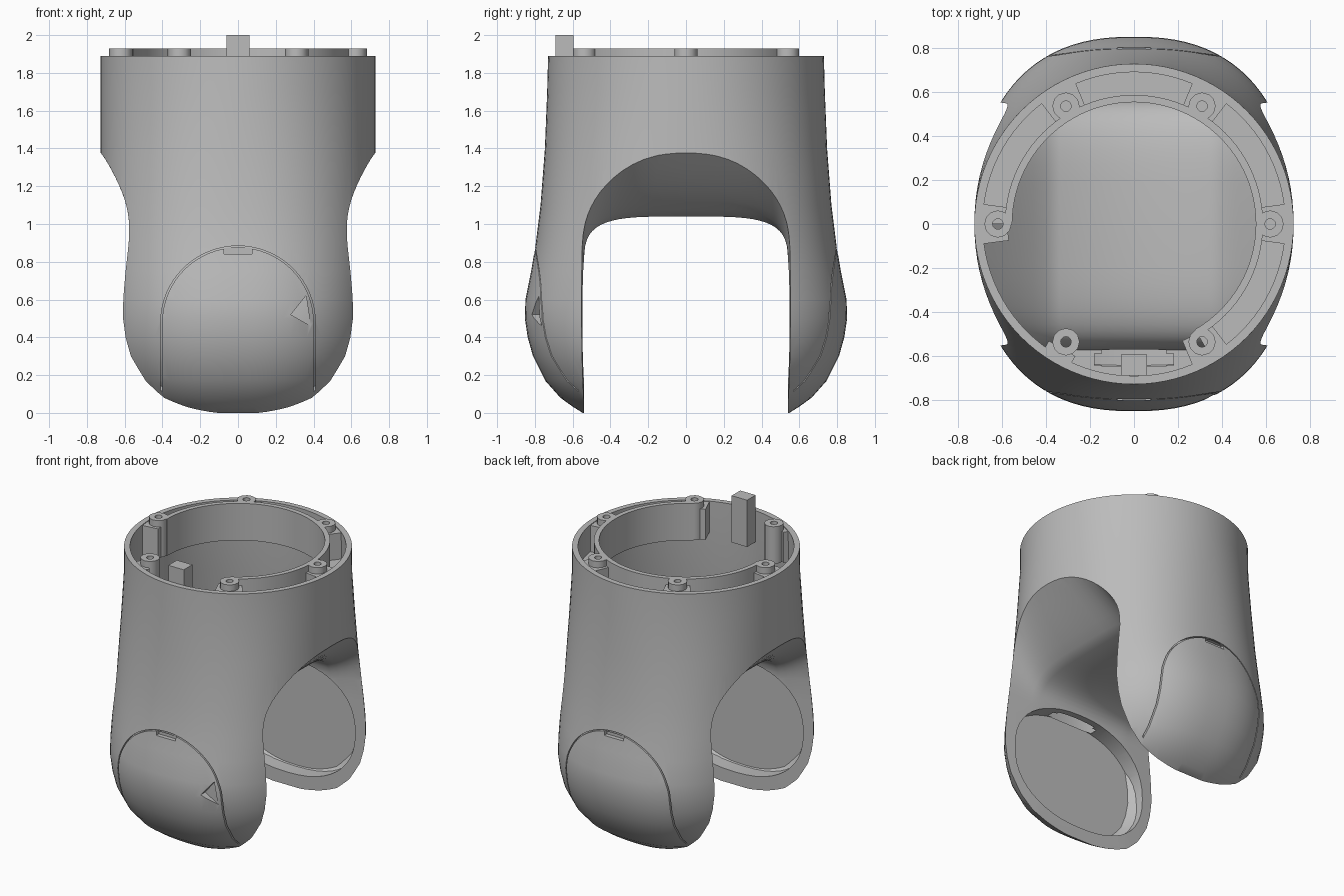
import bpy, bmesh
from math import sin, cos, pi, radians, copysign
from mathutils import Vector, Matrix

if "Cube" in bpy.data.objects:
    bpy.data.objects.remove(bpy.data.objects["Cube"], do_unlink=True)

grey = bpy.data.materials.new("plain grey")
grey.use_nodes = True
grey.diffuse_color = (0.5, 0.5, 0.5, 1)
grey.node_tree.nodes["Principled BSDF"].inputs["Base Color"].default_value = (0.5, 0.5, 0.5, 1)


def loft(name, loops, closed=False):
    """Skin a row of equal-length loops into a solid."""
    bm = bmesh.new()
    rows = [[bm.verts.new(p) for p in loop] for loop in loops]
    n = len(rows[0])
    pairs = list(zip(rows, rows[1:]))
    if closed:
        pairs.append((rows[-1], rows[0]))
    else:
        bm.faces.new(rows[0])
        bm.faces.new(rows[-1])
    for a, b in pairs:
        for i in range(n):
            j = (i + 1) % n
            bm.faces.new((a[i], a[j], b[j], b[i]))
    bmesh.ops.recalc_face_normals(bm, faces=bm.faces)
    mesh = bpy.data.meshes.new(name)
    bm.to_mesh(mesh)
    bm.free()
    mesh.materials.append(grey)
    ob = bpy.data.objects.new(name, mesh)
    bpy.context.collection.objects.link(ob)
    return ob


def box(name, x0, x1, y0, y1, z0, z1, turn=0):
    spin = Matrix.Rotation(turn, 3, 'Z')
    return loft(name, [[spin @ Vector(p) for p in
                        ((x0, y0, z), (x1, y0, z), (x1, y1, z), (x0, y1, z))] for z in (z0, z1)])


def arc_band(name, r0, r1, z0, z1, start=0, end=360, steps=64, cx=0, cy=0):
    full = end - start == 360
    loops = []
    for i in range(steps if full else steps + 1):
        a = radians(start + (end - start) * i / steps)
        loops.append([(cx + r * cos(a), cy + r * sin(a), z)
                      for r, z in ((r0, z0), (r1, z0), (r1, z1), (r0, z1))])
    return loft(name, loops, full)


def combine(target, operation, *helpers):
    """Apply boolean helpers to the target, then remove them."""
    for h in helpers:
        h.hide_render = True
        m = target.modifiers.new("cut", 'BOOLEAN')
        m.operation, m.solver, m.object = operation, 'EXACT', h
    bpy.context.view_layer.update()
    dg = bpy.context.evaluated_depsgraph_get()
    mesh = bpy.data.meshes.new_from_object(target.evaluated_get(dg))
    target.modifiers.clear()
    target.data = mesh
    for h in helpers:
        bpy.data.objects.remove(h, do_unlink=True)


def power(v, e):
    return copysign(abs(v) ** e, v)


# Height, half width, half depth of the outer skin
SKIN = [(0, .45, .547), (.03, .51, .595), (.08, .58, .665), (.17, .64, .745), (.3, .70, .81),
        (.4, .72, .838), (.5, .73, .853), (.6, .73, .85), (.75, .73, .82), (.9, .728, .795),
        (1.1, .727, .77), (1.4, .727, .747), (1.7, .727, .735), (1.89, .727, .73)]


def skin(name, inset=0, floor=0, top=1.89):
    """Outer skin, or an inset copy between two heights."""
    rows = [r for r in SKIN if floor <= r[0] <= top]
    if rows[-1][0] < top:
        rows.append((top, rows[-1][1], rows[-1][2]))
    loops = []
    for z, a, b in rows:
        e = 2 / (2.4 - .4 * min(max((z - .8) / .9, 0), 1))
        loops.append([((a - inset) * power(cos(t), e), (b - inset) * power(sin(t), e), z)
                      for t in (2 * pi * i / 96 for i in range(96))])
    return loft(name, loops)


def saddle(name, grow=0):
    """Opening between the arms: flat in the middle, flaring up to both sides."""
    half = [.34, .40, .46, .52, .58, .65, .73, 1]
    loops = []
    for x in [-v for v in reversed(half)] + half:
        t = min((abs(x) - .34) / .39, 1) ** 1.2
        w, h, n = .54 + .02 * t + grow, .29 + .34 * t + grow, 4 - .8 * t
        arch = [(x, w * power(cos(a), 2 / n), .75 + h * power(abs(sin(a)), 2 / n))
                for a in (pi * i / 28 for i in range(29))]
        loops.append([(x, w, -.3)] + arch + [(x, -w, -.3)])
    return loft(name, loops)


def cap_outline(y, g):
    """Round-topped door outline with straight sides."""
    arch = [((.405 + g) * cos(a), y, .48 + (.4 + g) * sin(a)) for a in (pi * i / 32 for i in range(33))]
    return [(.405 + g, y, -.2)] + arch + [(-.405 - g, y, -.2)]


# Forked housing
housing = skin("forked_housing")
hollow = skin("hollow_cutter", .038, .9, 2.1)
combine(hollow, 'DIFFERENCE', saddle("saddle_offset", .04))
cutters = [hollow, saddle("saddle_cutter")]

for side in (-1, 1):
    # Rounded recess in the inner face of the arm
    recess = loft("recess_cutter", [
        [(.53 * power(cos(t), .87), side * y, .5 + .41 * power(sin(t), .87))
         for t in (2 * pi * i / 48 for i in range(48))] for y in (.4, .65)])
    combine(recess, 'INTERSECT', skin("recess_limit", .03))
    cutters.append(recess)
    # Fine seam around the cap on the outer face
    seam = loft("seam_cutter", [cap_outline(side * y, .004) for y in (.57, 1)])
    combine(seam, 'DIFFERENCE', skin("seam_depth", .02),
            loft("seam_core", [cap_outline(side * y, -.004) for y in (.5, 1.1)]))
    cutters.append(seam)
    # Pry slot at the top of the cap
    y0, y1 = sorted((side * .775, side * 1))
    cutters.append(box("slot_cutter", -.075, .075, y0, y1, .84, .872))

# Triangular notch beside the front cap
cutters.append(loft("notch_cutter", [[(.28, y, .52), (.36, y, .62), (.385, y, .46)]
                                     for y in (-1, -.765)]))
# Cable passage from the cavity down into the front arm
cutters.append(box("passage_cutter", -.18, .18, -.645, -.59, .8, 1.05))
combine(housing, 'DIFFERENCE', *cutters)

# Inner guide wall and channel floor
arc_band("guide_wall", .555, .588, 1.67, 1.93, -60, 180)
arc_band("channel_floor", .56, .70, 1.67, 1.70, -60, 180)

# Screw bosses, each tied to the housing wall
for deg in range(0, 360, 60):
    a = radians(deg)
    arc_band("screw_boss", .024, .062, 1.67, 1.93, steps=12, cx=.62 * cos(a), cy=.62 * sin(a))
    box("boss_web", .655, .70, -.07, .07, 1.67, 1.885, a)
    if deg != 240:
        for near, far in ((-7.5, -3.5), (3.5, 7.5)):
            arc_band("boss_flank", .575, .70, 1.67, 1.885, deg + near, deg + far, 4)

# Locating key
box("locating_key", -.06, .06, -.69, -.595, 1.67, 2)

# Smooth curved surfaces, keep crisp edges
bpy.ops.object.select_all(action='DESELECT')
for ob in bpy.context.scene.objects:
    if ob.type == 'MESH':
        ob.select_set(True)
bpy.context.view_layer.objects.active = housing
bpy.ops.object.shade_smooth_by_angle(angle=radians(32))
